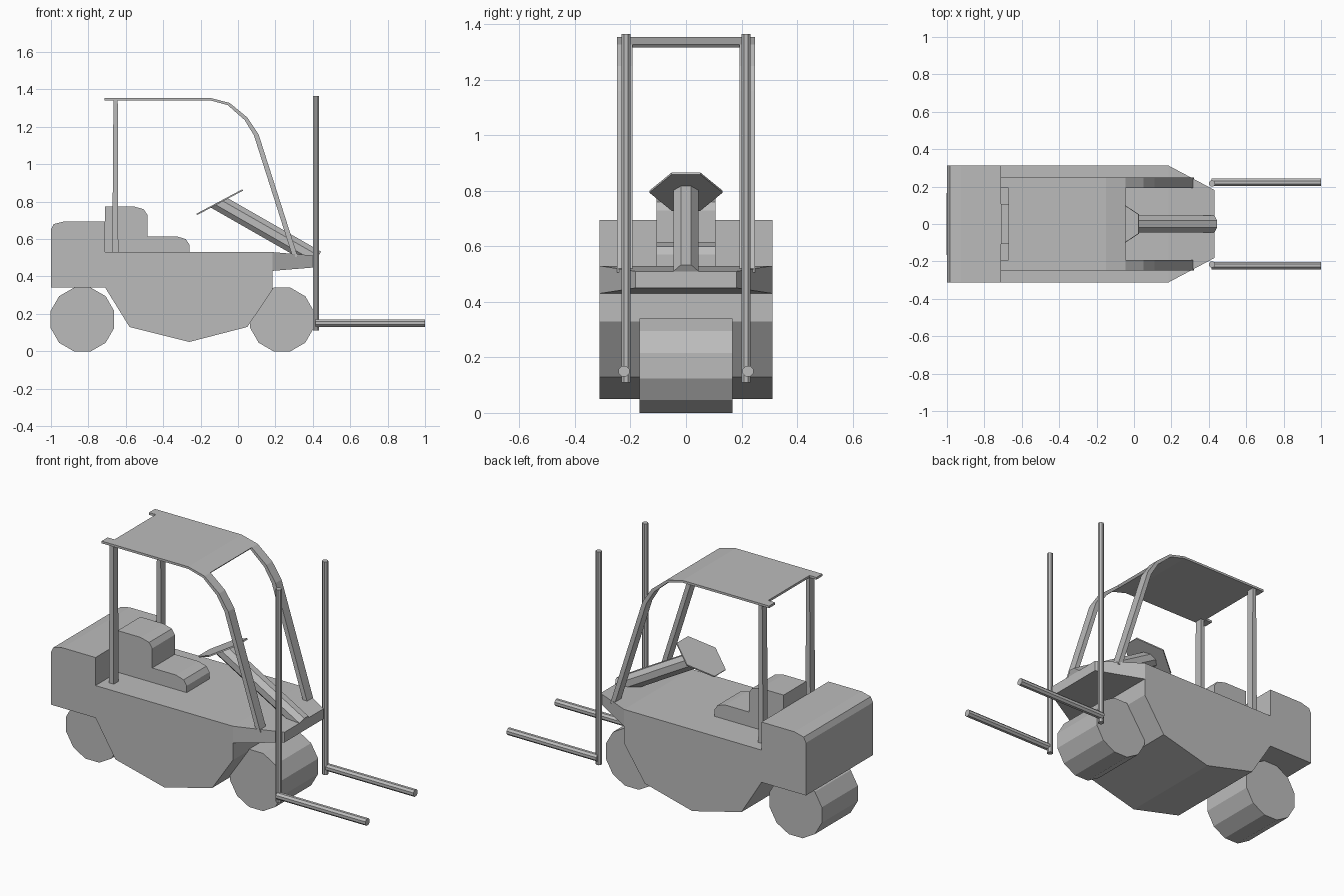
import bpy
import bmesh
import math
from mathutils import Vector, Matrix

cube = bpy.data.objects.get("Cube")
if cube:
    bpy.data.objects.remove(cube, do_unlink=True)

grey = bpy.data.materials.new("plain_grey")
grey.use_nodes = True
GREY = (0.5, 0.5, 0.5, 1.0)
grey.diffuse_color = GREY
grey.node_tree.nodes["Principled BSDF"].inputs["Base Color"].default_value = GREY


def finish(name, bm):
    """Turn a bmesh into a flat-shaded object."""
    bmesh.ops.recalc_face_normals(bm, faces=bm.faces)
    mesh = bpy.data.meshes.new(name)
    bm.to_mesh(mesh)
    bm.free()
    mesh.materials.append(grey)
    obj = bpy.data.objects.new(name, mesh)
    bpy.context.collection.objects.link(obj)
    return obj


def prism_mesh(profile, y0, y1):
    """Side profile (x, z) extruded from y0 to y1."""
    bm = bmesh.new()
    face = bm.faces.new([bm.verts.new((x, y0, z)) for x, z in profile])
    ext = bmesh.ops.extrude_face_region(bm, geom=[face])["geom"]
    verts = [v for v in ext if isinstance(v, bmesh.types.BMVert)]
    bmesh.ops.translate(bm, verts=verts, vec=(0, y1 - y0, 0))
    return bm


def prism(name, profile, y0, y1):
    return finish(name, prism_mesh(profile, y0, y1))


def rod_mesh(start, end, radius, sides):
    """Straight rod with a flat facing along its local x axis."""
    start, end = Vector(start), Vector(end)
    axis = end - start
    bm = bmesh.new()
    bmesh.ops.create_cone(bm, cap_ends=True, segments=sides, radius1=radius,
                          radius2=radius, depth=axis.length)
    turn = axis.to_track_quat("Z", "Y").to_matrix().to_4x4()
    spin = Matrix.Rotation(math.pi / sides, 4, "Z")
    bm.transform(Matrix.Translation((start + end) / 2) @ turn @ spin)
    return bm


# Body and counterweight, with the nose drawn out of the upper front face
body = prism_mesh([(-1, .34), (-1, .65), (-.985, .68), (-.925, .695), (-.71, .695),
                   (-.71, .53), (.185, .53), (.185, .43), (.185, .33), (.05, .13),
                   (-.26, .05), (-.58, .13), (-.71, .34)], -.312, .312)
body.faces.ensure_lookup_table()
front = [f for f in body.faces
         if len(f.verts) == 4 and all(v.co.x > .18 and v.co.z > .42 for v in f.verts)]
nose = bmesh.ops.extrude_face_region(body, geom=front)["geom"]
bmesh.ops.delete(body, geom=front, context="FACES_ONLY")
for v in nose:
    if isinstance(v, bmesh.types.BMVert):
        v.co = (.43, math.copysign(.182, v.co.y), .51 if v.co.z > .5 else .45)
finish("body", body)

# Wheels: one wide roller at each end
for name, x in (("front_wheel", .235), ("rear_wheel", -.832)):
    finish(name, rod_mesh((x, -.167, .17), (x, .167, .17), .176, 12))

# Seat
prism("seat", [(-.71, .53), (-.71, .775), (-.56, .775), (-.505, .76), (-.485, .73),
               (-.485, .615), (-.33, .615), (-.28, .6), (-.26, .57), (-.26, .53)],
      -.106, .106)

# Roof sheet between the rails
prism("roof", [(-.67, 1.355), (-.15, 1.355), (-.045, 1.328), (-.055, 1.316),
               (-.15, 1.342), (-.67, 1.342)], -.192, .192)

# Cab frame, mast and forks on both sides
RAIL = [(-.715, 1.355), (-.15, 1.355), (-.045, 1.328), (.05, 1.25), (.11, 1.16),
        (.32, .505), (.292, .505), (.085, 1.155), (.035, 1.237), (-.055, 1.316),
        (-.15, 1.342), (-.715, 1.342)]
POST = [(-.672, .53), (-.64, .53), (-.643, 1.345), (-.666, 1.345)]
for side, s in (("left", 1), ("right", -1)):
    prism(side + "_roof_rail", RAIL, s * .192, s * .248)
    prism(side + "_rear_post", POST, s * .198, s * .242)
    finish(side + "_mast", rod_mesh((.417, s * .216, .11), (.417, s * .216, 1.365), .017, 8))
    finish(side + "_fork", rod_mesh((.415, s * .223, .15), (1, s * .223, .15), .021, 8))

# Steering wheel: a thin tilted six-sided plate
hub = Vector((-.098, 0, .797))
tilt = Matrix.Rotation(math.radians(-28), 4, "Y")
plate = bmesh.new()
outline = [(.139, .052), (0, .132), (-.139, .052), (-.139, -.052), (0, -.132), (.139, -.052)]
face = plate.faces.new([plate.verts.new((x, y, -.004)) for x, y in outline])
top = bmesh.ops.extrude_face_region(plate, geom=[face])["geom"]
bmesh.ops.translate(plate, verts=[v for v in top if isinstance(v, bmesh.types.BMVert)],
                    vec=(0, 0, .008))
plate.transform(Matrix.Translation(hub) @ tilt)
finish("steering_wheel", plate)

# Steering column, trimmed flush with the underside of the wheel
column = rod_mesh((-.25, 0, .879), (.422, 0, .495), .048, 8)
bmesh.ops.bisect_plane(column, geom=column.verts[:] + column.edges[:] + column.faces[:],
                       plane_co=hub, plane_no=tilt @ Vector((0, 0, 1)), clear_outer=True)
finish("steering_column", column)
